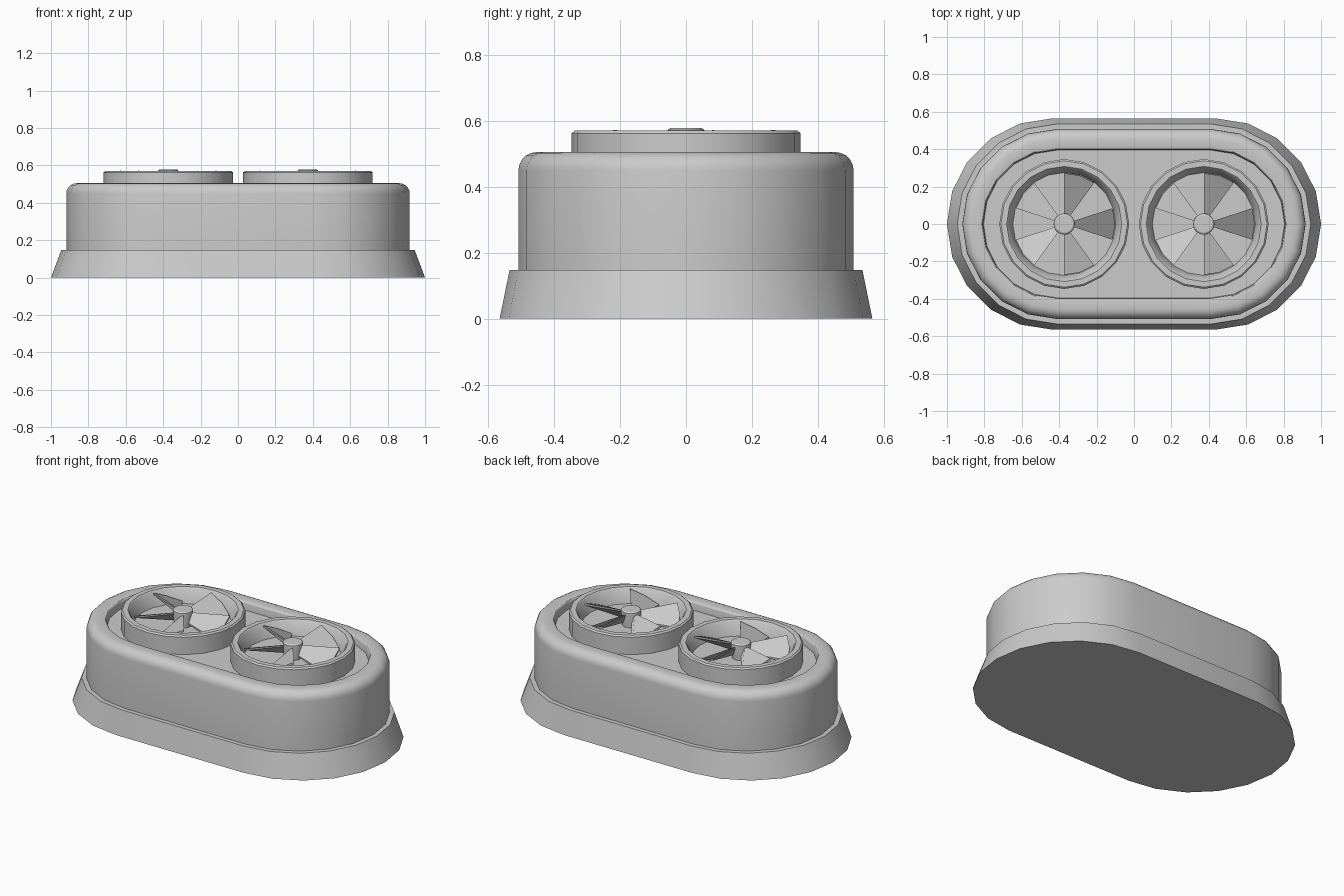
import bpy, bmesh
from math import sin, cos, pi, radians

if "Cube" in bpy.data.objects:
    bpy.data.objects.remove(bpy.data.objects["Cube"])


def outline(half, r, z, sides):
    """Stadium outline: two half circles of radius r, centres at x = +-half."""
    pts = []
    for i in range(sides):
        a = -pi / 2 + 2 * pi * i / sides
        right = i < sides // 2
        if half and i in (0, sides // 2):
            first, second = (-half, half) if i == 0 else (half, -half)
            pts += [(first + r * cos(a), r * sin(a), z), (second + r * cos(a), r * sin(a), z)]
        else:
            pts.append(((half if right else -half) + r * cos(a), r * sin(a), z))
    return pts


def finish(name, bm, location=(0, 0, 0), angle=30):
    mesh = bpy.data.meshes.new(name)
    bm.to_mesh(mesh)
    bm.free()
    obj = bpy.data.objects.new(name, mesh)
    obj.location = location
    bpy.context.collection.objects.link(obj)
    bpy.ops.object.select_all(action='DESELECT')
    obj.select_set(True)
    bpy.context.view_layer.objects.active = obj
    bpy.ops.object.shade_smooth_by_angle(angle=radians(angle))
    return obj


def loft(name, profile, half=0, sides=20, location=(0, 0, 0), bottom=False, top=False):
    """Skin a (radius, z) profile around a stadium or circle."""
    bm = bmesh.new()
    loops = []
    for p in profile:
        h = p[2] if len(p) > 2 else half
        loops.append([bm.verts.new(v) for v in outline(h, p[0], p[1], sides)])
    for a, b in zip(loops, loops[1:]):
        for i in range(len(a)):
            j = (i + 1) % len(a)
            bm.faces.new((a[i], a[j], b[j], b[i]))
    if bottom:
        bm.faces.new(loops[0][::-1])
    if top:
        bm.faces.new(loops[-1])
    return finish(name, bm, location)


def arc(r, z, radius, start, end, steps):
    """Rounded corner centred on (r, z)."""
    return [(r + radius * cos(radians(start + (end - start) * i / steps)),
             z + radius * sin(radians(start + (end - start) * i / steps)))
            for i in range(steps + 1)]


def blades(name, location, count=5, width=36, r0=0.035, r1=0.272,
           z_low=0.497, z_high=0.572, thick=0.012):
    """Pitched fan blades, the counter-clockwise edge is the high one."""
    bm = bmesh.new()
    for k in range(count):
        mid = 360 * k / count
        layers = []
        for drop in (thick, 0):
            layer = []
            for r, t in ((r0, 0), (r1, 0), (r1, 0.5), (r1, 1), (r0, 1)):
                a = radians(mid + width * (t - 0.5))
                z = z_low + (z_high - z_low) * t - drop
                if r == r0:
                    z = 0.53 + (z - 0.53) * 0.7
                layer.append(bm.verts.new((r * cos(a), r * sin(a), z)))
            layers.append(layer)
        low, high = layers
        bm.faces.new(low[::-1])
        bm.faces.new(high)
        for i in range(5):
            j = (i + 1) % 5
            bm.faces.new((low[i], low[j], high[j], high[i]))
    return finish(name, bm, location)


# Flared base skirt with a narrow ledge
loft("base_skirt", [(0.565, 0, 0.435), (0.535, 0.147, 0.41), (0.505, 0.147, 0.41)], bottom=True)

# Main housing: rounded rim around a recessed top panel
housing = [(0.508, 0.14)] + arc(0.453, 0.45, 0.055, 0, 90, 5)
housing += arc(0.41, 0.493, 0.012, 90, 180, 3) + [(0.395, 0.455)]
loft("housing", housing, half=0.41, top=True)

# Two fans: ring shroud, hub and blades
ring = [(0.347, 0.45), (0.347, 0.562), (0.338, 0.57), (0.308, 0.57),
        (0.298, 0.56), (0.275, 0.48)]
hub = [(0.05, 0.47), (0.057, 0.565), (0.056, 0.572), (0.047, 0.578)]
for side, x in (("left", -0.373), ("right", 0.373)):
    loft(side + "_fan_shroud", ring, location=(x, 0, 0), top=True)
    loft(side + "_fan_hub", hub, sides=16, location=(x, 0, 0), top=True)
    blades(side + "_fan_blades", (x, 0, 0))
